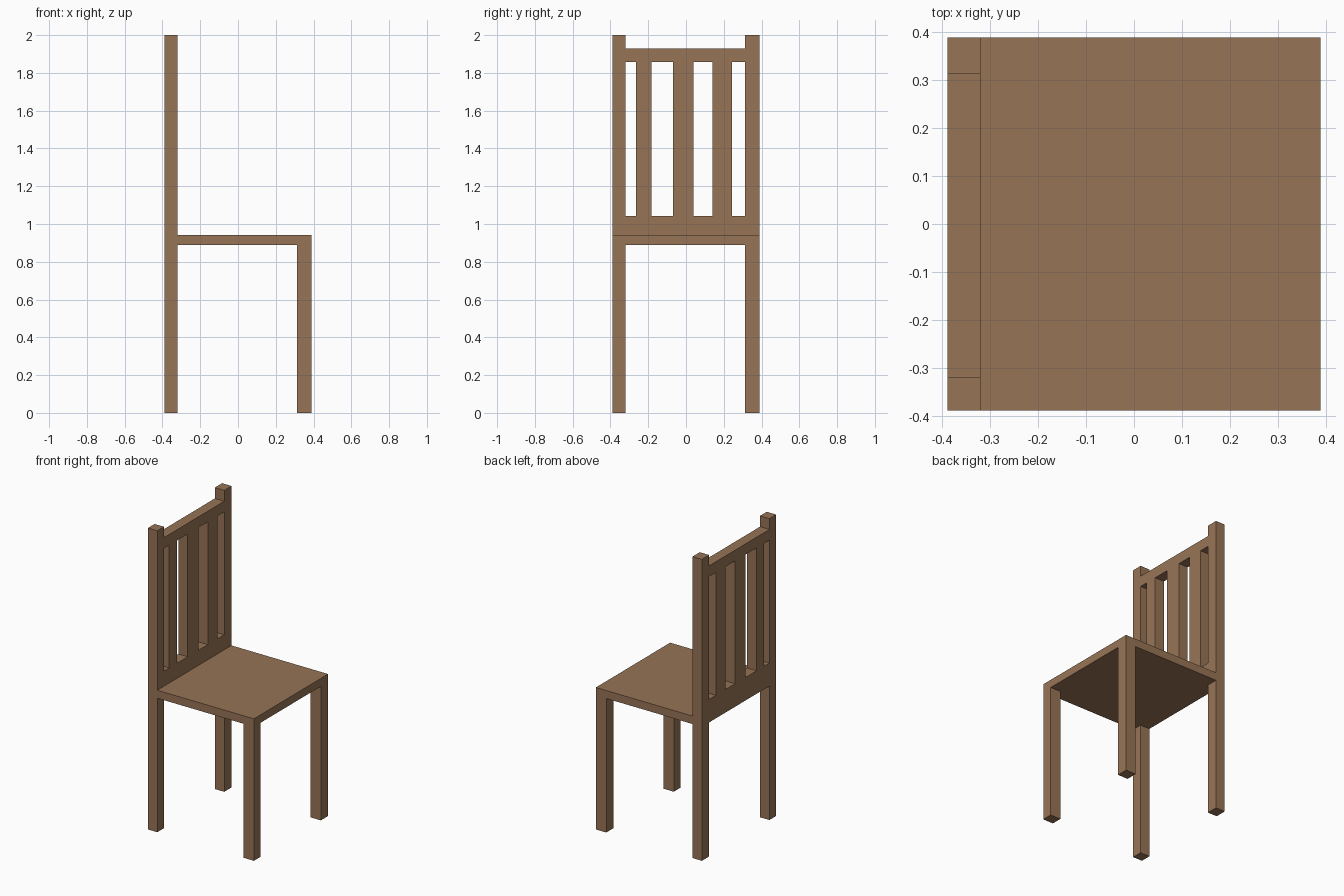
import bpy
import bmesh

if "Cube" in bpy.data.objects:
    bpy.data.objects.remove(bpy.data.objects["Cube"])

wood = bpy.data.materials.new("wood")
wood.diffuse_color = (0.31, 0.175, 0.093, 1)
wood.use_nodes = True
wood.node_tree.nodes["Principled BSDF"].inputs["Base Color"].default_value = wood.diffuse_color


def box(name, x, y, z):
    """Box spanning the given (min, max) ranges."""
    bm = bmesh.new()
    bmesh.ops.create_cube(bm, size=1)
    for v in bm.verts:
        for i, (lo, hi) in enumerate((x, y, z)):
            v.co[i] = lo if v.co[i] < 0 else hi
    mesh = bpy.data.meshes.new(name)
    bm.to_mesh(mesh)
    bm.free()
    mesh.materials.append(wood)
    obj = bpy.data.objects.new(name, mesh)
    bpy.context.collection.objects.link(obj)
    return obj


E = 0.389                          # half width of the chair
BACK = (-E, -0.32)                 # depth of the whole backrest
INNER = (-0.319, 0.313)            # gap between the posts
SEAT_BOTTOM, SEAT_TOP = 0.889, 0.942
RAIL_LOW, RAIL_HIGH = 1.042, 1.857

# Seat, butting against the backrest
box("seat", (BACK[1], E), (-E, E), (SEAT_BOTTOM, SEAT_TOP))

# Front legs and full-height back posts on both sides
for side, y in (("right", (-E, INNER[0])), ("left", (INNER[1], E))):
    box(f"front_leg_{side}", (0.313, E), y, (0, SEAT_BOTTOM))
    box(f"back_post_{side}", BACK, y, (0, 2))

# Backrest rails
box("lower_rail", BACK, INNER, (SEAT_BOTTOM, RAIL_LOW))
box("top_rail", BACK, INNER, (RAIL_HIGH, 1.928))

# Backrest slats
for i, y in enumerate(((-0.264, -0.183), (-0.07, 0.041), (0.141, 0.243))):
    box(f"back_slat_{i + 1}", BACK, y, (RAIL_LOW, RAIL_HIGH))
